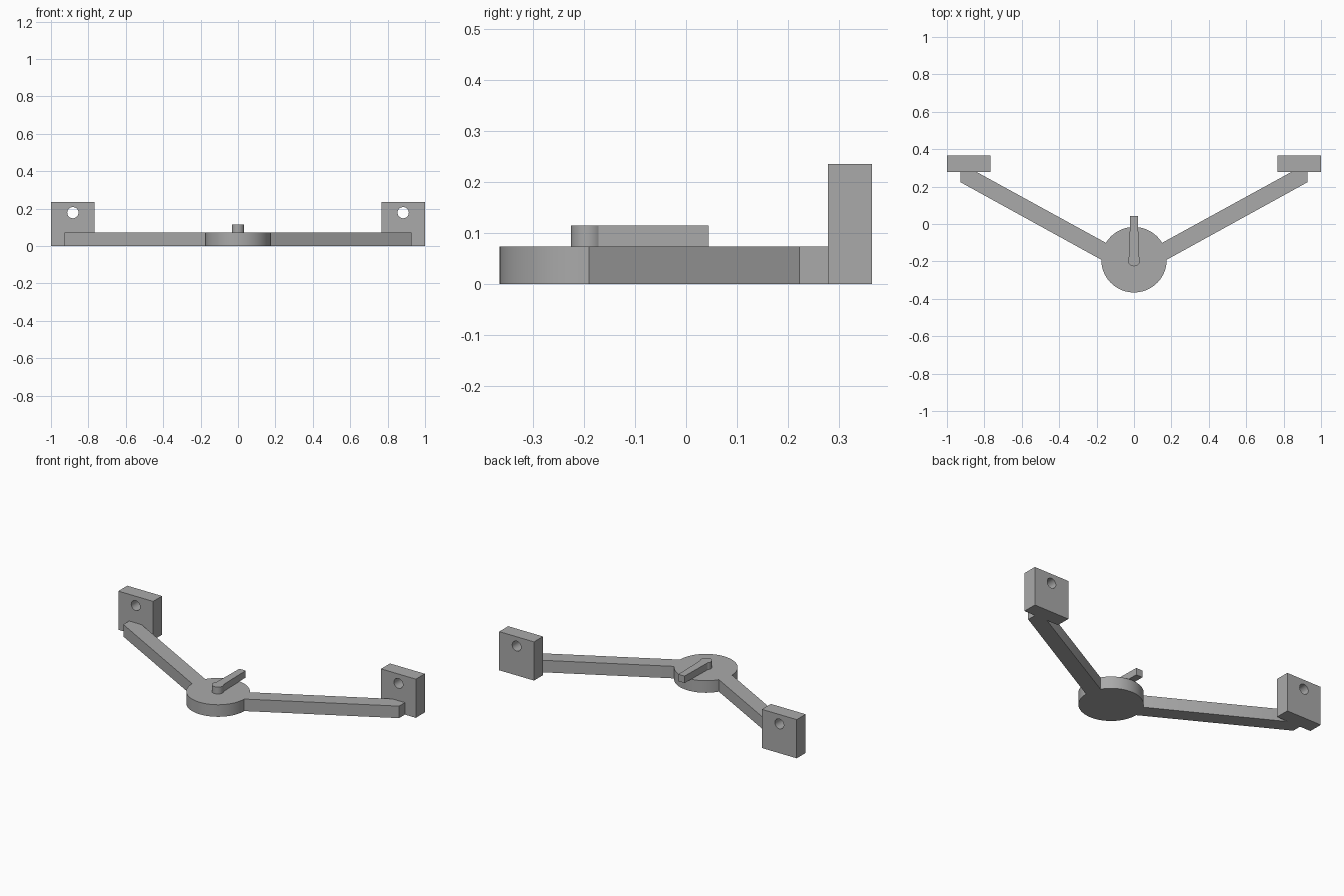
import bpy, bmesh
from math import sin, cos, asin, pi, radians

cube = bpy.data.objects.get("Cube")
if cube:
    bpy.data.objects.remove(cube, do_unlink=True)

grey = bpy.data.materials.new("plain_grey")
grey.use_nodes = True
grey.diffuse_color = (0.4, 0.4, 0.4, 1)
grey.node_tree.nodes["Principled BSDF"].inputs["Base Color"].default_value = (0.4, 0.4, 0.4, 1)


def arc(cx, cy, r, start, end, steps):
    """Points along a circular arc, angles in radians."""
    angles = [start + (end - start) * i / steps for i in range(steps + 1)]
    return [(cx + r * cos(a), cy + r * sin(a)) for a in angles]


def prism(name, outline, z0, z1):
    """Extrude a flat outline upward into a solid."""
    bm = bmesh.new()
    base = bm.faces.new([bm.verts.new((x, y, z0)) for x, y in outline])
    top = bmesh.ops.extrude_face_region(bm, geom=[base])["geom"]
    verts = [g for g in top if isinstance(g, bmesh.types.BMVert)]
    bmesh.ops.translate(bm, verts=verts, vec=(0, 0, z1 - z0))
    bmesh.ops.recalc_face_normals(bm, faces=bm.faces)
    mesh = bpy.data.meshes.new(name)
    bm.to_mesh(mesh)
    bm.free()
    mesh.materials.append(grey)
    ob = bpy.data.objects.new(name, mesh)
    bpy.context.collection.objects.link(ob)
    return ob


def select_only(ob):
    bpy.ops.object.select_all(action='DESELECT')
    ob.select_set(True)
    bpy.context.view_layer.objects.active = ob


def smooth(ob):
    select_only(ob)
    bpy.ops.object.shade_smooth_by_angle(angle=radians(30))


HUB_Y, HUB_R, THICK = -0.191, 0.175, 0.073
PAD_Y0, PAD_Y1 = 0.279, 0.365

# Round hub with both arms in one continuous plate
right_end = [(0.927, 0.223), (0.927, PAD_Y0), (0.843, PAD_Y0)]
left_end = [(-x, y) for x, y in reversed(right_end)]
notch = radians(31)
outline = (arc(0, HUB_Y, HUB_R, -pi, 0, 48) + right_end
           + arc(0, HUB_Y, HUB_R, notch, pi - notch, 30) + left_end)
smooth(prism("hub_and_arms", outline, 0, THICK))

# Keyhole-shaped lever on the hub
LEVER_R, HALF_W = 0.033, 0.021
a = asin(HALF_W / LEVER_R)
lever = arc(0, -0.193, LEVER_R, pi - a, 2 * pi + a, 36) + [(HALF_W, 0.044), (-HALF_W, 0.044)]
smooth(prism("lever", lever, THICK, 0.115))

# Upright mounting blocks, each with a bolt hole
for side, s in (("left", 1), ("right", -1)):
    x0, x1 = sorted((s * 0.766, s))
    block = prism(side + "_mounting_block",
                  [(x0, PAD_Y0), (x1, PAD_Y0), (x1, PAD_Y1), (x0, PAD_Y1)], 0, 0.235)
    bpy.ops.mesh.primitive_cylinder_add(vertices=40, radius=0.03, depth=0.3,
                                        location=(s * 0.883, 0.32, 0.178),
                                        rotation=(pi / 2, 0, 0))
    cutter = bpy.context.object
    cutter.hide_render = True
    cutter.data.materials.append(grey)
    cut = block.modifiers.new("bolt_hole", 'BOOLEAN')
    cut.operation = 'DIFFERENCE'
    cut.solver = 'EXACT'
    cut.object = cutter
    select_only(block)
    bpy.ops.object.modifier_apply(modifier=cut.name)
    bpy.data.objects.remove(cutter, do_unlink=True)
    smooth(block)
